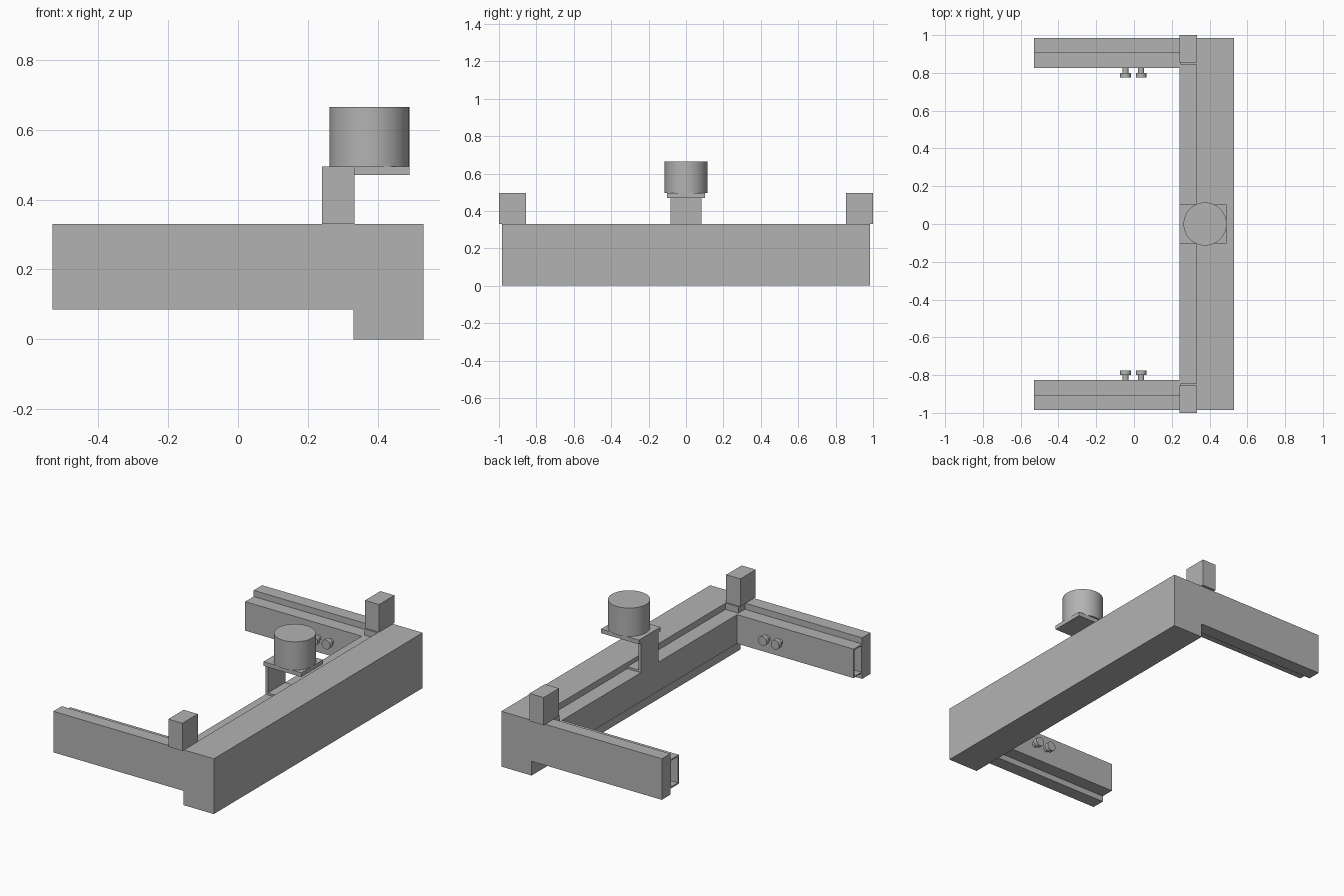
import bpy
import bmesh
from math import radians
from mathutils import Matrix, Vector

if "Cube" in bpy.data.objects:
    bpy.data.objects.remove(bpy.data.objects["Cube"], do_unlink=True)

grey = bpy.data.materials.new("plain_grey")
grey.use_nodes = True
grey.diffuse_color = (0.45, 0.45, 0.45, 1)
grey.node_tree.nodes["Principled BSDF"].inputs["Base Color"].default_value = (0.45, 0.45, 0.45, 1)


def finish(bm, name):
    bmesh.ops.recalc_face_normals(bm, faces=bm.faces)
    mesh = bpy.data.meshes.new(name)
    bm.to_mesh(mesh)
    bm.free()
    mesh.materials.append(grey)
    obj = bpy.data.objects.new(name, mesh)
    bpy.context.collection.objects.link(obj)
    return obj


def box(name, x, y, z, open_axis=None):
    """Box from ranges; with open_axis it becomes a thin-walled tube."""
    y = sorted(y)
    bm = bmesh.new()
    bmesh.ops.create_cube(bm, size=1)
    for v in bm.verts:
        for i, (lo, hi) in enumerate((x, y, z)):
            v.co[i] = hi if v.co[i] > 0 else lo
    bmesh.ops.recalc_face_normals(bm, faces=bm.faces)
    if open_axis is not None:
        ends = [f for f in bm.faces if abs(f.normal[open_axis]) > 0.9]
        bmesh.ops.delete(bm, geom=ends, context="FACES")
    obj = finish(bm, name)
    if open_axis is not None:
        wall = obj.modifiers.new("wall", "SOLIDIFY")
        wall.thickness = 0.012
        wall.offset = -1
    return obj


def cylinder(name, radius, start, end, segments):
    start, end = Vector(start), Vector(end)
    axis = end - start
    turn = Vector((0, 0, 1)).rotation_difference(axis).to_matrix().to_4x4()
    bm = bmesh.new()
    bmesh.ops.create_cone(bm, cap_ends=True, segments=segments, radius1=radius,
                          radius2=radius, depth=axis.length,
                          matrix=Matrix.Translation((start + end) / 2) @ turn)
    obj = finish(bm, name)
    bpy.ops.object.select_all(action="DESELECT")
    obj.select_set(True)
    bpy.context.view_layer.objects.active = obj
    bpy.ops.object.shade_smooth_by_angle(angle=radians(35))
    return obj


def extrude_profile(name, points, half_width):
    """Extrude an x-z outline symmetrically along y."""
    bm = bmesh.new()
    face = bm.faces.new([bm.verts.new((x, -half_width, z)) for x, z in points])
    out = bmesh.ops.extrude_face_region(bm, geom=[face])
    moved = [g for g in out["geom"] if isinstance(g, bmesh.types.BMVert)]
    bmesh.ops.translate(bm, verts=moved, vec=(0, 2 * half_width, 0))
    return finish(bm, name)


rail_z = (0.12, 0.293)

# Main beam and its inner rail
box("main_beam", (0.33, 0.53), (-0.985, 0.985), (0, 0.33))
box("beam_inner_rail", (0.24, 0.33), (-0.845, 0.845), rail_z, open_axis=1)

# Side arms, rails, corner posts and knobs
for side, s in (("right", -1), ("left", 1)):
    box(side + "_arm", (-0.53, 0.33), (s * 0.905, s * 0.985), (0.085, 0.33))
    box(side + "_arm_rail", (-0.53, 0.245), (s * 0.825, s * 0.905), rail_z, open_axis=0)
    box(side + "_corner_block", (0.245, 0.33), (s * 0.845, s * 0.905), (0.12, 0.33))
    box(side + "_corner_post", (0.24, 0.333), (s * 0.855, s), (0.33, 0.495))
    for i, x in enumerate((-0.045, 0.038)):
        cylinder(f"{side}_knob_stem_{i + 1}", 0.016, (x, s * 0.826, 0.208), (x, s * 0.8, 0.208), 24)
        cylinder(f"{side}_knob_head_{i + 1}", 0.028, (x, s * 0.8, 0.208), (x, s * 0.775, 0.208), 32)

# Bent bracket standing on the beam rail
extrude_profile("bracket", [(0.24, 0.293), (0.33, 0.293), (0.33, 0.305),
                            (0.255, 0.305), (0.255, 0.47), (0.24, 0.47)], 0.082)
box("bracket_plate", (0.24, 0.49), (-0.102, 0.102), (0.47, 0.495))

# Round canister on the bracket
cylinder("canister", 0.114, (0.376, 0, 0.495), (0.376, 0, 0.664), 64)
